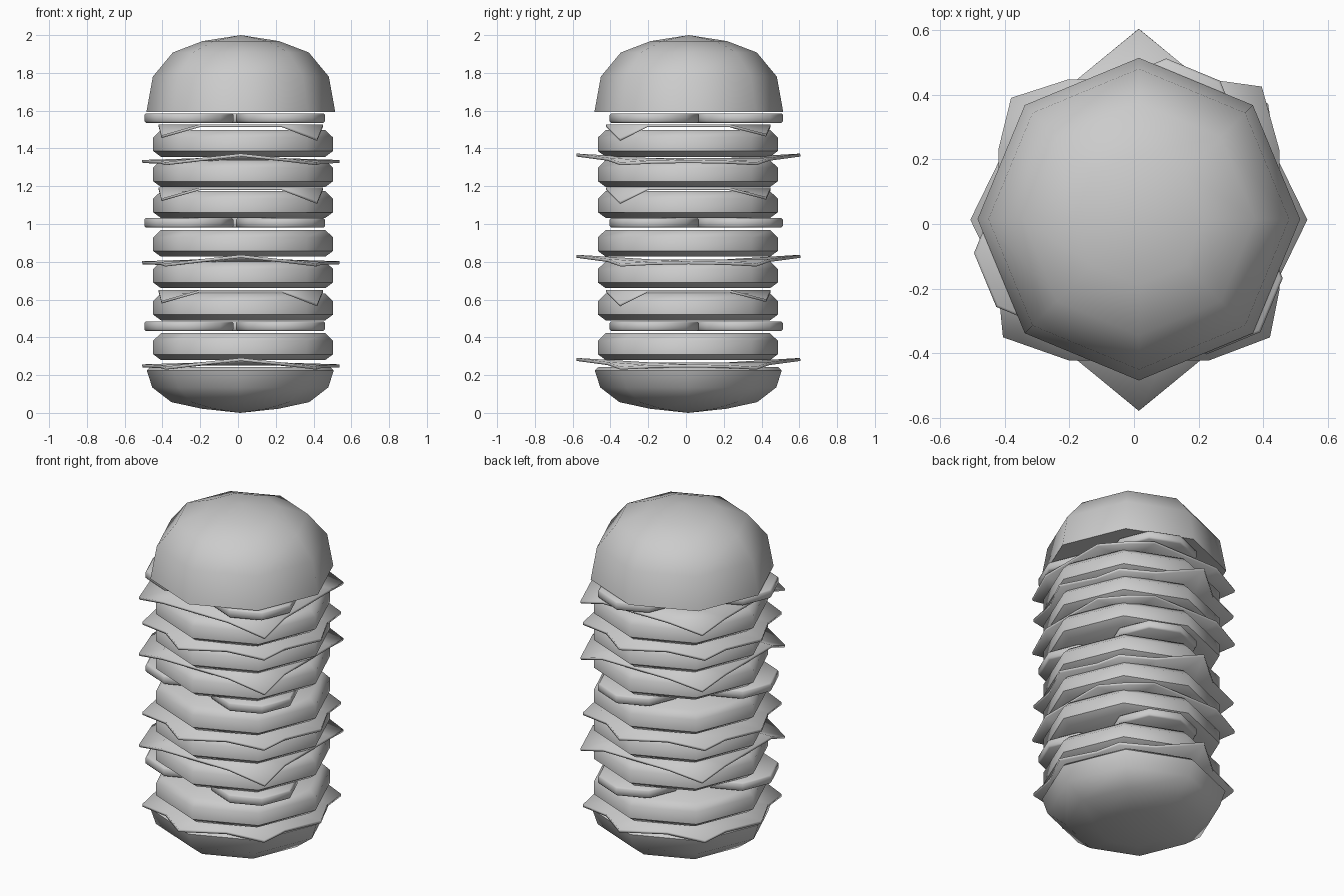
import bpy, bmesh
from math import cos, sin, tau

if "Cube" in bpy.data.objects:
    bpy.data.objects.remove(bpy.data.objects["Cube"])


def finish(name, bm, angle=0.9):
    bmesh.ops.recalc_face_normals(bm, faces=bm.faces)
    mesh = bpy.data.meshes.new(name)
    bm.to_mesh(mesh)
    bm.free()
    ob = bpy.data.objects.new(name, mesh)
    bpy.context.collection.objects.link(ob)
    bpy.ops.object.select_all(action='DESELECT')
    ob.select_set(True)
    bpy.context.view_layer.objects.active = ob
    bpy.ops.object.shade_smooth_by_angle(angle=angle)
    return ob


def lathe(name, profile, cx, cy, sides=8):
    """Turn (radius, z) points into an eight-sided solid; radius 0 is a pole."""
    bm = bmesh.new()
    rings = []
    for r, z in profile:
        n = sides if r > 0 else 1
        rings.append([bm.verts.new((cx + r * cos(tau * k / sides),
                                    cy + r * sin(tau * k / sides), z)) for k in range(n)])
    for a, b in zip(rings, rings[1:]):
        for k in range(sides):
            q = [a[k % len(a)], a[(k + 1) % len(a)], b[(k + 1) % len(b)], b[k % len(b)]]
            bm.faces.new(list(dict.fromkeys(q)))
    for ring in (rings[0], rings[-1]):
        if len(ring) > 1:
            bm.faces.new(ring)
    return finish(name, bm)


def sheet(name, shape, cz, thickness):
    """A 4 x 4 grid whose points are placed by shape(i, j), i and j from -2 to 2."""
    bm = bmesh.new()
    v = {(i, j): bm.verts.new(shape(i, j)) for i in range(-2, 3) for j in range(-2, 3)}
    for i in range(-2, 2):
        for j in range(-2, 2):
            bm.faces.new((v[i, j], v[i + 1, j], v[i + 1, j + 1], v[i, j + 1]))
    ob = finish(name, bm, 0.5)
    ob.location = (0.015, 0.013, cz)
    mod = ob.modifiers.new("thickness", 'SOLIDIFY')
    mod.thickness = thickness
    mod.offset = 0


def cheese_shape(i, j):
    folded = {(-2, -2): (-0.42, -0.363, -0.058), (2, -2): (0.405, -0.363, -0.073),
              (2, 2): (0.38, 0.412, -0.05), (-2, 2): (-0.395, 0.377, -0.05)}
    return folded.get((i, j), (i * 0.2175, j * 0.2175, 0))


def lettuce_shape(i, j):
    x, y, z = i * 0.2, j * 0.2, 0.0
    a, b = abs(i), abs(j)
    if a == 2 and b == 2:            # low corners
        y, z = y * 0.9, -0.022
    elif b == 2 and a == 0:          # raised front and back points
        y, z = y * 1.48, 0.024
    elif a == 2 and b == 0:          # side points
        x, z = x * 1.305, -0.010
    elif b == 2:
        y, z = y * 1.07, 0.002
    elif a == 2:
        x, z = x * 1.06, -0.014
    return x, y, z


# Buns
lathe("top_bun", [(0.5, 1.592), (0.466, 1.78), (0.36, 1.908), (0.203, 1.968), (0, 2.0)],
      0.015, 0.015)
lathe("bottom_bun", [(0, 0), (0.203, 0.022), (0.365, 0.057), (0.466, 0.135),
                     (0.495, 0.225), (0.475, 0.243)], 0.012, 0.012)

# Patties
for n, z in enumerate((0.28, 0.49, 0.66, 0.827, 1.032, 1.196, 1.356)):
    lathe(f"patty_{n + 1}", [(0.435, z), (0.476, z + 0.03), (0.476, z + 0.102),
                             (0.435, z + 0.142)], 0.027, 0.01)

# Cheese slices with folded corners
for n, z in enumerate((0.644, 1.186, 1.52)):
    sheet(f"cheese_{n + 1}", cheese_shape, z, 0.014)

# Lettuce leaves
for n, z in enumerate((0.259, 0.805, 1.341)):
    sheet(f"lettuce_{n + 1}", lettuce_shape, z, 0.016)

# Tomato slices, three to a layer
for n, z in enumerate((0.434, 0.981, 1.536)):
    for m, (x, y) in enumerate(((-0.26, -0.09), (0.225, -0.168), (0.1, 0.277))):
        lathe(f"tomato_{n + 1}_{m + 1}", [(0.228, z), (0.236, z + 0.008), (0.236, z + 0.042),
                                          (0.228, z + 0.05)], x, y)
